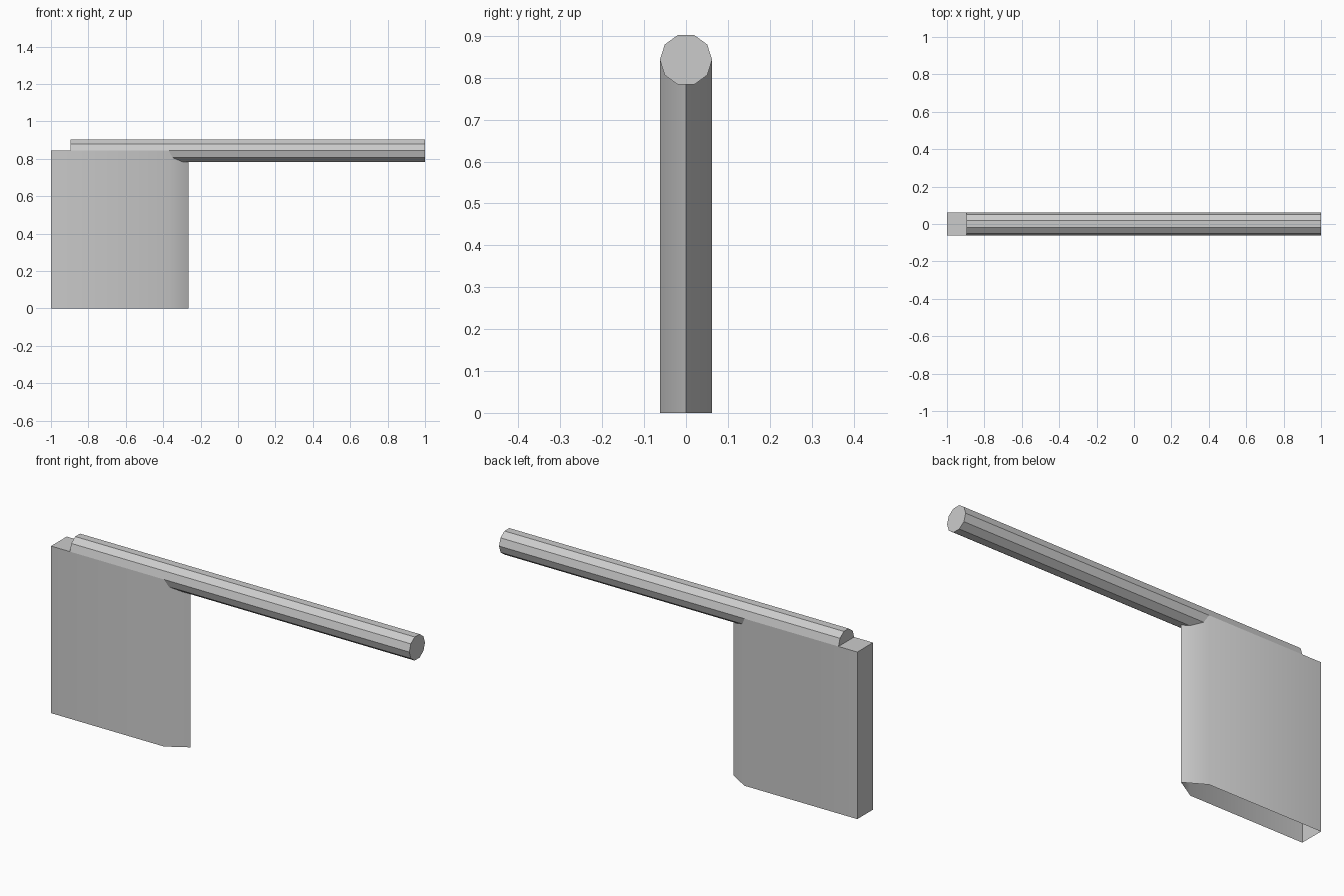
import bpy, bmesh, math

cube = bpy.data.objects.get("Cube")
if cube:
    bpy.data.objects.remove(cube, do_unlink=True)

AXIS_Z = 0.843   # height of the rod axis and of the blade top
RADIUS = 0.0625

grey = bpy.data.materials.new("plain_grey")
grey.use_nodes = True
colour = (0.6, 0.6, 0.6, 1)
grey.diffuse_color = colour
grey.node_tree.nodes["Principled BSDF"].inputs["Base Color"].default_value = colour


def add_object(name, bm):
    mesh = bpy.data.meshes.new(name)
    bm.to_mesh(mesh)
    bm.free()
    mesh.materials.append(grey)
    obj = bpy.data.objects.new(name, mesh)
    bpy.context.collection.objects.link(obj)
    return obj


# Handle rod: ten flat sides, capped, lying along x
bm = bmesh.new()
sides = 10
ends = []
for x in (-0.895, 1):
    ends.append([bm.verts.new((x, RADIUS * math.cos(a), AXIS_Z + RADIUS * math.sin(a)))
                 for a in (math.tau * i / sides for i in range(sides))])
for i in range(sides):
    j = (i + 1) % sides
    bm.faces.new((ends[0][i], ends[0][j], ends[1][j], ends[1][i]))
for ring in ends:
    bm.faces.new(ring)
bmesh.ops.recalc_face_normals(bm, faces=bm.faces)
add_object("handle_rod", bm)

# Blade: hollow shell with a wedge edge, closed on top and open below
outline = [(-1, -RADIUS), (-0.37, -RADIUS), (-0.265, 0), (-0.37, RADIUS), (-1, RADIUS)]
bm = bmesh.new()
low = [bm.verts.new((x, y, 0)) for x, y in outline]
high = [bm.verts.new((x, y, AXIS_Z)) for x, y in outline]
for i in range(len(outline)):
    j = (i + 1) % len(outline)
    bm.faces.new((low[i], low[j], high[j], high[i]))
bm.faces.new(high)
blade = add_object("blade", bm)

# Soften only the shallow crease between the blade sides and the wedge
bpy.ops.object.select_all(action='DESELECT')
blade.select_set(True)
bpy.context.view_layer.objects.active = blade
bpy.ops.object.shade_smooth_by_angle(angle=math.radians(40))
